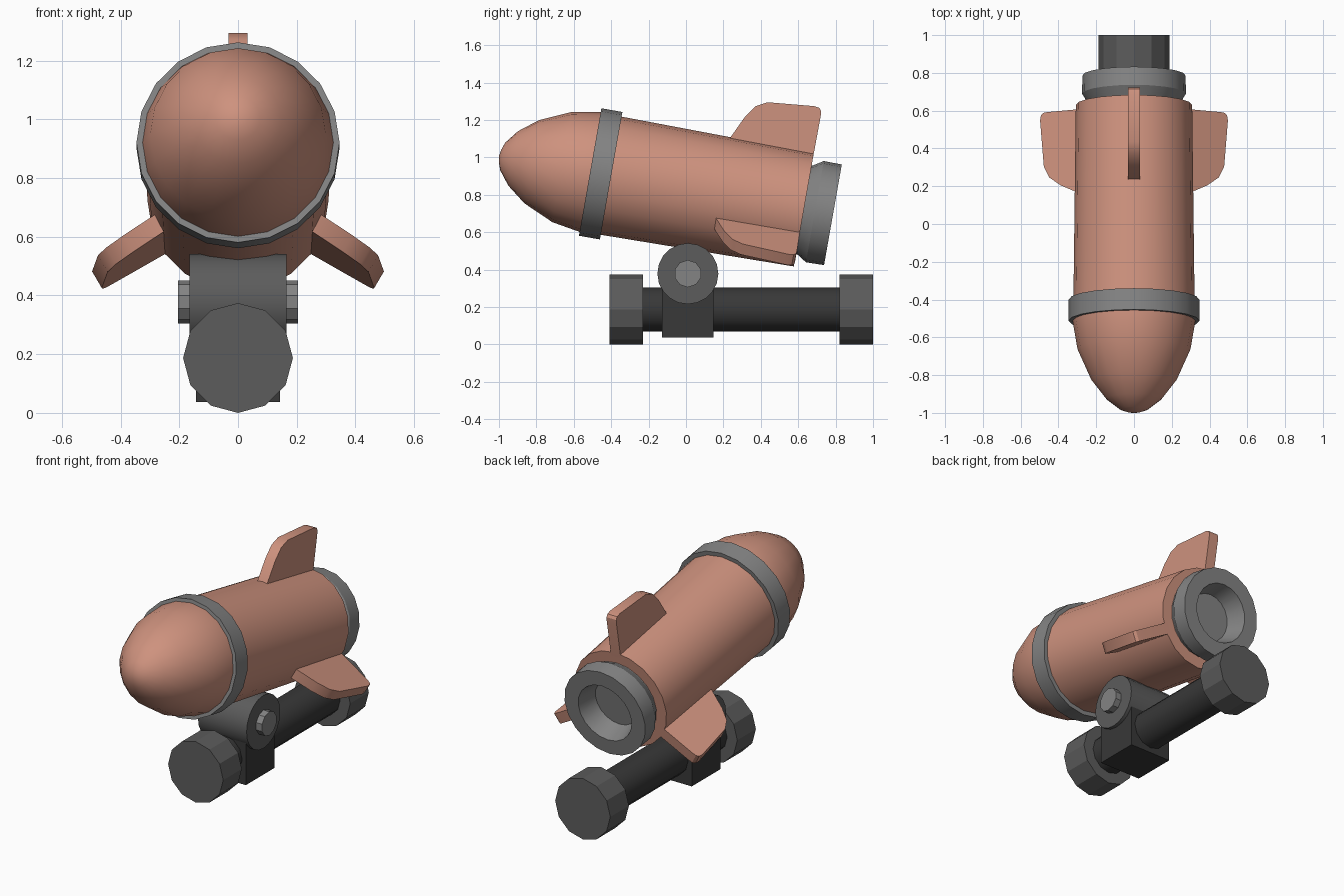
import bpy, bmesh, math
from mathutils import Matrix

if "Cube" in bpy.data.objects:
    bpy.data.objects.remove(bpy.data.objects["Cube"])

def material(name, srgb):
    m = bpy.data.materials.new(name)
    m.diffuse_color = [(c / 255 / 12.92 if c < 11 else ((c / 255 + 0.055) / 1.055) ** 2.4) for c in srgb] + [1]
    m.use_nodes = True
    m.node_tree.nodes["Principled BSDF"].inputs["Base Color"].default_value = m.diffuse_color
    return m

COPPER = material("copper", (206, 146, 126))
STEEL = material("steel_grey", (132, 132, 132))
GREY = material("dark_grey", (92, 92, 92))
BLACK = material("charcoal", (56, 56, 56))

# Rocket frame: local z runs to the nose, local y is the rocket's top
ROCKET = Matrix.Translation((0, 0.63, 0.72)) @ Matrix.Rotation(math.radians(80), 4, 'X')

def finish(name, bm, mat, matrix, smooth):
    bmesh.ops.recalc_face_normals(bm, faces=bm.faces)
    me = bpy.data.meshes.new(name)
    bm.to_mesh(me)
    bm.free()
    me.transform(matrix)
    me.materials.append(mat)
    ob = bpy.data.objects.new(name, me)
    bpy.context.collection.objects.link(ob)
    bpy.context.view_layer.objects.active = ob
    ob.select_set(True)
    if smooth:
        bpy.ops.object.shade_smooth_by_angle(angle=math.radians(smooth))
    ob.select_set(False)
    return ob

def lathe(name, profile, sides, mat, matrix, smooth=31):
    """Turn (radius, height) points about local z; zero radius makes a pole."""
    bm = bmesh.new()
    rings = []
    for r, h in profile:
        if r == 0:
            rings.append([bm.verts.new((0, 0, h))] * sides)
        else:
            rings.append([bm.verts.new((r * math.cos(2 * math.pi * k / sides),
                                        r * math.sin(2 * math.pi * k / sides), h))
                          for k in range(sides)])
    for a, b in zip(rings, rings[1:]):
        for k in range(sides):
            n = (k + 1) % sides
            bm.faces.new(list(dict.fromkeys((a[k], a[n], b[n], b[k]))))
    return finish(name, bm, mat, matrix, smooth)

def cylinder(name, r, a, b, sides, mat, matrix, smooth=31):
    return lathe(name, [(0, a), (r, a), (r, b), (0, b)], sides, mat, matrix, smooth)

# Rocket body, nose and collar
lathe("rocket_body", [(0, 0), (0.308, 0), (0.322, 1.16), (0, 1.16)], 20, COPPER, ROCKET)
lathe("nose_cone", [(0, 1.10), (0.325, 1.10), (0.325, 1.16), (0.299, 1.313), (0.226, 1.477),
                    (0.148, 1.578), (0.075, 1.635), (0.035, 1.649), (0, 1.655)], 20, COPPER, ROCKET, 40)
lathe("collar_ring", [(0.31, 1.046), (0.346, 1.046), (0.346, 1.16), (0.31, 1.16), (0.31, 1.046)],
      20, STEEL, ROCKET)

# Hollow exhaust nozzle
lathe("nozzle", [(0, 0.01), (0.24, 0.01), (0.24, -0.005), (0.275, -0.06), (0.273, -0.158),
                 (0.18, -0.158), (0.145, -0.04), (0, -0.04)], 20, STEEL, ROCKET)

# Three tail fins around the body
FIN = [(0.0, 0.28), (0.46, 0.28), (0.452, 0.316), (0.398, 0.431), (0.350, 0.50), (0.291, 0.532),
       (0.04, 0.555), (0.012, 0.55), (0.0, 0.535), (-0.002, 0.507)]
for name, deg in (("top_fin", 0), ("right_fin", -120), ("left_fin", 120)):
    bm = bmesh.new()
    face = bm.faces.new([bm.verts.new((-0.033, r, s)) for s, r in FIN])
    ext = bmesh.ops.extrude_face_region(bm, geom=[face])
    bmesh.ops.translate(bm, vec=(0.066, 0, 0),
                        verts=[v for v in ext["geom"] if isinstance(v, bmesh.types.BMVert)])
    finish(name, bm, COPPER, ROCKET @ Matrix.Rotation(math.radians(deg), 4, 'Z'), 30)

# Handle bar along y with end caps (local z -> +y)
BAR = Matrix.Translation((0, 0, 0.187)) @ Matrix.Rotation(math.radians(-90), 4, 'X')
cylinder("bar_shaft", 0.118, -0.30, 0.90, 12, BLACK, BAR)
cylinder("front_bar_cap", 0.187, -0.41, -0.23, 12, GREY, BAR, 0)
cylinder("rear_bar_cap", 0.187, 0.82, 1.0, 12, GREY, BAR, 0)

# Pivot clamp: block, hinge drum and pin (local z -> +x)
bm = bmesh.new()
bmesh.ops.create_cube(bm, size=1)
bmesh.ops.scale(bm, vec=(0.286, 0.276, 0.333), verts=bm.verts)
finish("clamp_block", bm, BLACK, Matrix.Translation((0, 0.01, 0.2035)), 0)
HINGE = Matrix.Translation((0, 0.01, 0.378)) @ Matrix.Rotation(math.radians(90), 4, 'Y')
cylinder("hinge_drum", 0.163, -0.165, 0.165, 20, GREY, HINGE)
cylinder("hinge_pin", 0.073, -0.205, 0.205, 10, STEEL, HINGE, 0)
